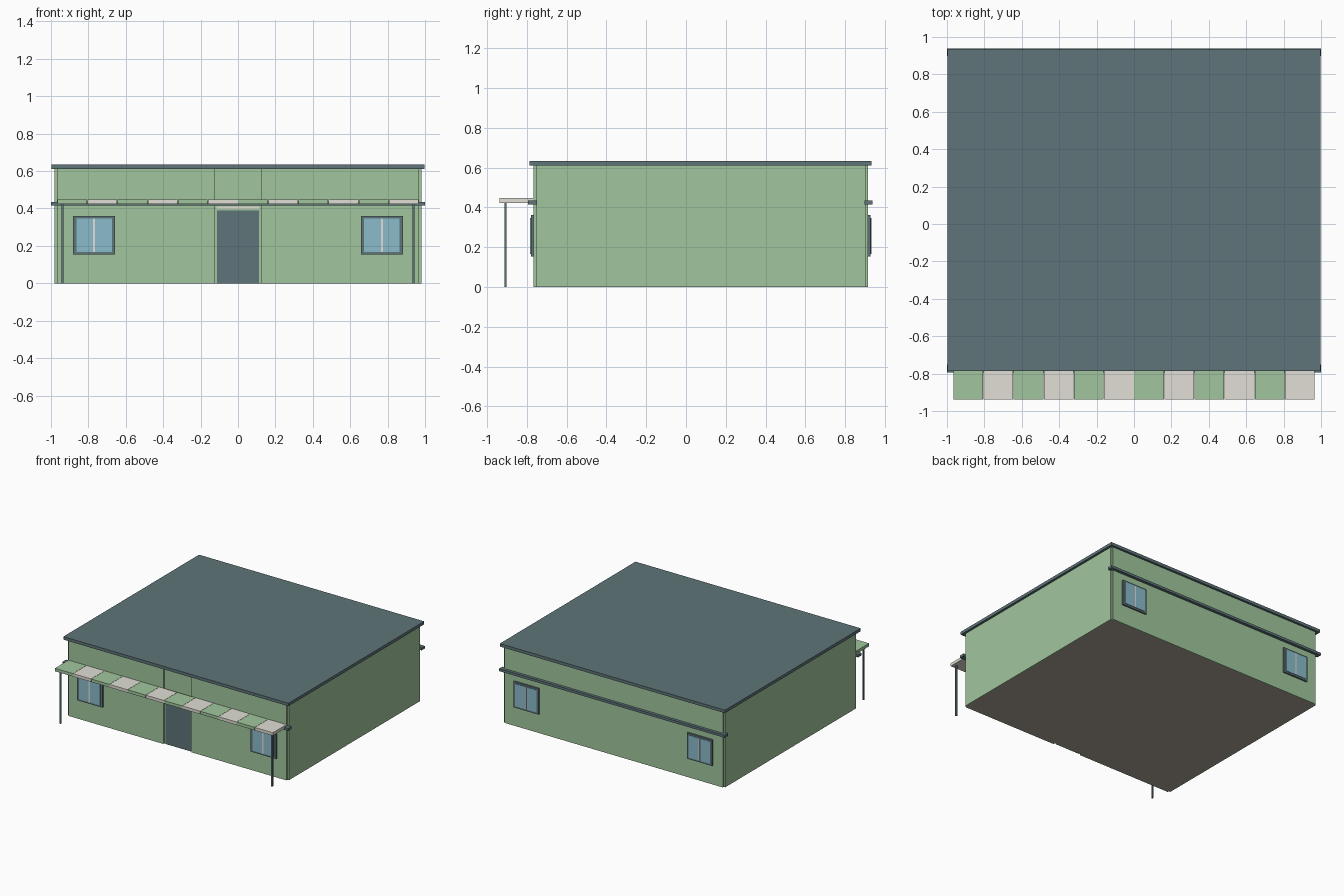
import bpy
import bmesh

cube = bpy.data.objects.get("Cube")
if cube:
    bpy.data.objects.remove(cube, do_unlink=True)


def material(name, rgb):
    """Flat colour from 0-255 display values."""
    lin = [((c / 255 + 0.055) / 1.055) ** 2.4 for c in rgb]
    mat = bpy.data.materials.new(name)
    mat.use_nodes = True
    mat.diffuse_color = (*lin, 1)
    for node in mat.node_tree.nodes:
        if node.type == 'BSDF_PRINCIPLED':
            node.inputs["Base Color"].default_value = (*lin, 1)
    return mat


green = material("wall green", (161, 198, 157))
slate = material("slate", (95, 117, 121))
cream = material("cream", (225, 223, 213))
glass = material("window blue", (138, 188, 203))
brown = material("floor stone", (174, 166, 151))


def finish(bm, name, *mats):
    bmesh.ops.recalc_face_normals(bm, faces=bm.faces)
    mesh = bpy.data.meshes.new(name)
    bm.to_mesh(mesh)
    bm.free()
    for mat in mats:
        mesh.materials.append(mat)
    obj = bpy.data.objects.new(name, mesh)
    bpy.context.collection.objects.link(obj)
    return obj


def box(name, xs, ys, zs, mat):
    bm = bmesh.new()
    bmesh.ops.create_cube(bm, size=1)
    for v in bm.verts:
        for i, (lo, hi) in enumerate((xs, ys, zs)):
            v.co[i] = (lo + hi) / 2 + v.co[i] * (hi - lo)
    return finish(bm, name, mat)


# Main dimensions
FRONT, BACK, SIDE = -0.767, 0.915, 0.98
NOTCH = 0.013
WALL_TOP = 0.611
NICHE_HALF, NICHE_Y = 0.125, FRONT + 0.015

# Walls: a block with notched corners, a shallow full-height entrance niche
# and an inset floor on the underside
bm = bmesh.new()
outline = []
for sx, y, dy, flip in ((-1, FRONT, 1, False), (1, FRONT, 1, True),
                        (1, BACK, -1, False), (-1, BACK, -1, True)):
    x, inner = sx * SIDE, sx * (SIDE - NOTCH)
    corner = [(x, y + dy * NOTCH), (inner, y + dy * NOTCH), (inner, y)]
    outline += corner[::-1] if flip else corner
outline[3:3] = [(-NICHE_HALF, FRONT), (-NICHE_HALF, NICHE_Y),
                (NICHE_HALF, NICHE_Y), (NICHE_HALF, FRONT)]
base = bm.faces.new([bm.verts.new((x, y, 0)) for x, y in outline])
top_copy = bmesh.ops.extrude_face_region(bm, geom=[base], use_keep_orig=True)
for v in top_copy["geom"]:
    if isinstance(v, bmesh.types.BMVert):
        v.co.z = WALL_TOP
bmesh.ops.recalc_face_normals(bm, faces=bm.faces)
bottom = min(bm.faces, key=lambda f: f.calc_center_median().z)
bmesh.ops.inset_region(bm, faces=[bottom], thickness=0.012)
bottom.material_index = 1
finish(bm, "walls", green, brown)

# Roof slab
box("roof", (-0.998, 0.998), (-0.786, 0.932), (WALL_TOP - 0.001, 0.634), slate)

# Trim bands on the front and back walls
box("front_band", (-1, 1), (-0.793, -0.75), (0.415, 0.435), slate)
box("back_band", (-1, 1), (0.897, 0.938), (0.415, 0.435), slate)

# Striped awning of separate slats
STRIPES, HALF, GAP = 12, 0.967, 0.001
width = 2 * HALF / STRIPES
for i in range(STRIPES):
    x = -HALF + i * width
    box(f"awning_stripe_{i + 1}", (x + GAP, x + width - GAP), (-0.938, FRONT),
        (0.423, 0.447), cream if i % 2 else green)

# Awning posts
for side, sx in (("right", -1), ("left", 1)):
    x = sx * 0.938
    box(f"{side}_awning_post", (x - 0.006, x + 0.006),
        (-0.913, -0.901), (0, 0.424), slate)

# Door in the niche, with a blank sign plate above it
box("door", (-0.112, 0.112), (NICHE_Y - 0.006, NICHE_Y + 0.01), (0, 0.39), slate)
box("door_sign", (-0.116, 0.116), (NICHE_Y - 0.005, NICHE_Y + 0.004),
    (0.397, 0.411), cream)


def window(name, cx, wall_y, out):
    """Frame plate, raised pane and centre bar; out is the outward y sign."""
    cz = 0.257
    for part, hw, hh, depth, mat in (("frame", 0.112, 0.104, 0.012, slate),
                                     ("pane", 0.094, 0.09, 0.016, glass),
                                     ("bar", 0.005, 0.09, 0.0175, cream)):
        ys = sorted((wall_y - out * 0.005, wall_y + out * depth))
        box(f"{name}_{part}", (cx - hw, cx + hw), ys, (cz - hh, cz + hh), mat)


# Windows on both long walls
for side, sx in (("right", -1), ("left", 1)):
    window(f"front_{side}_window", sx * 0.769, FRONT, -1)
    window(f"back_{side}_window", sx * 0.769, BACK, 1)
